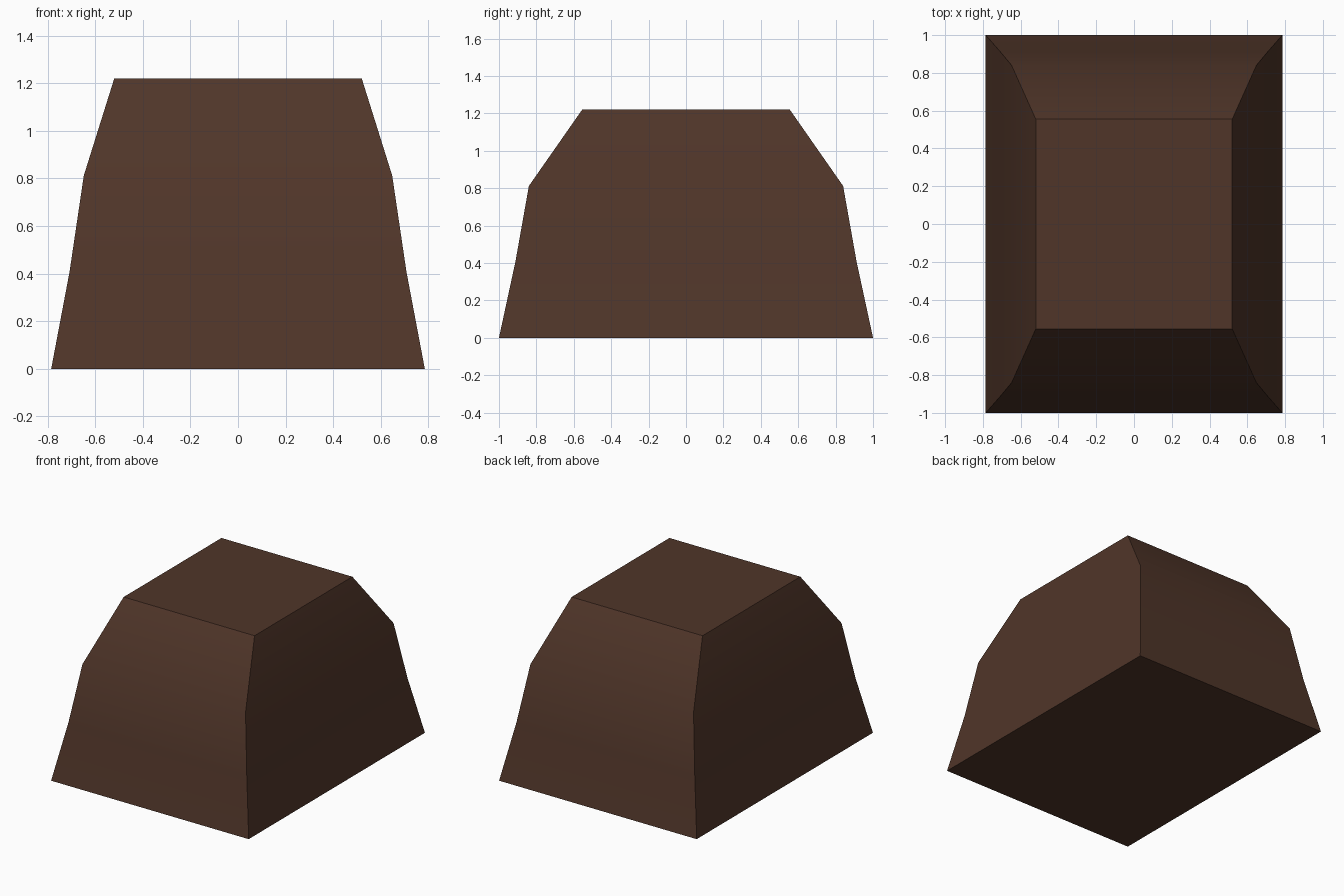
import bpy, bmesh
from math import radians

if "Cube" in bpy.data.objects:
    bpy.data.objects.remove(bpy.data.objects["Cube"])

# Half width, half depth and height of each level
LEVELS = [(0.785, 1.0, 0.0), (0.708, 0.912, 0.407),
          (0.648, 0.84, 0.812), (0.52, 0.555, 1.22)]

# Tapered block: rectangular rings joined from the base upwards
bm = bmesh.new()
rings = [[bm.verts.new((sx * w, sy * d, z))
          for sx, sy in ((-1, -1), (1, -1), (1, 1), (-1, 1))]
         for w, d, z in LEVELS]
for low, high in zip(rings, rings[1:]):
    for i in range(4):
        j = (i + 1) % 4
        bm.faces.new((low[i], low[j], high[j], high[i]))

# Flat base and top
bm.faces.new(rings[0][::-1])
bm.faces.new(rings[-1])

mesh = bpy.data.meshes.new("tapered_block")
bm.to_mesh(mesh)
bm.free()
block = bpy.data.objects.new("tapered_block", mesh)
bpy.context.collection.objects.link(block)

# Dark brown surface
brown = bpy.data.materials.new("dark_brown")
brown.diffuse_color = (0.08, 0.036, 0.022, 1)
brown.use_nodes = True
brown.node_tree.nodes["Principled BSDF"].inputs["Base Color"].default_value = brown.diffuse_color
mesh.materials.append(brown)

# Smooth bulging sides, sharp corners
bpy.context.view_layer.objects.active = block
block.select_set(True)
bpy.ops.object.shade_smooth_by_angle(angle=radians(30))
